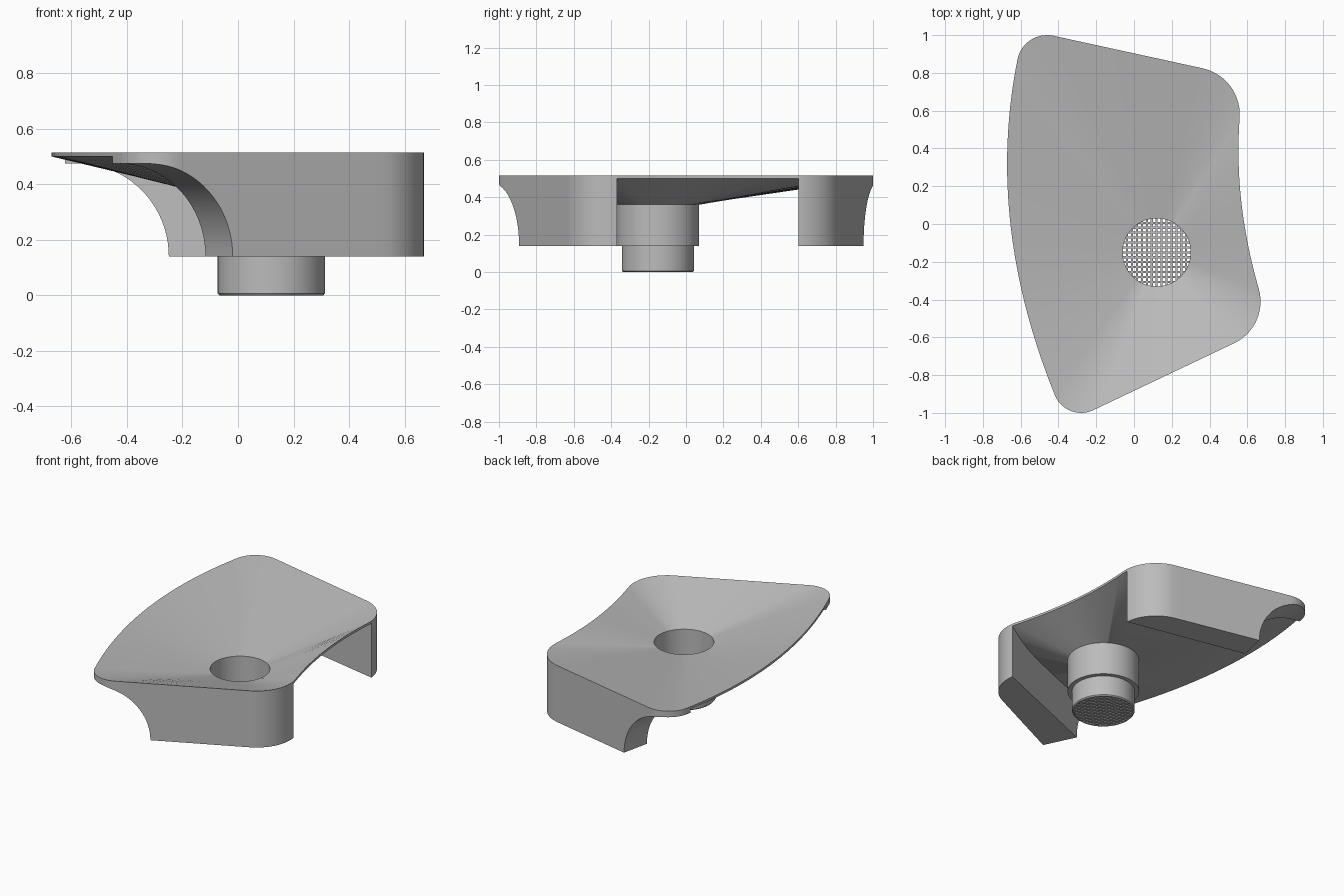
import bpy, bmesh
from math import sin, cos, pi, radians, atan2, sqrt
from mathutils import Vector

cube = bpy.data.objects.get("Cube")
if cube:
    bpy.data.objects.remove(cube, do_unlink=True)

grey = bpy.data.materials.new("plain grey")
grey.use_nodes = True
COLOUR = (0.5, 0.5, 0.5, 1)
grey.diffuse_color = COLOUR
grey.node_tree.nodes["Principled BSDF"].inputs["Base Color"].default_value = COLOUR

DRAIN = Vector((0.12, -0.15))
RIM, FOOT = 0.515, 0.14


def make(name, bm, smooth=True):
    bmesh.ops.recalc_face_normals(bm, faces=bm.faces)
    mesh = bpy.data.meshes.new(name)
    bm.to_mesh(mesh)
    bm.free()
    obj = bpy.data.objects.new(name, mesh)
    bpy.context.collection.objects.link(obj)
    mesh.materials.append(grey)
    if smooth:
        shade(obj)
    return obj


def shade(obj):
    bpy.ops.object.select_all(action='DESELECT')
    obj.select_set(True)
    bpy.context.view_layer.objects.active = obj
    bpy.ops.object.shade_smooth_by_angle(angle=radians(30))


def loft(rings, closed=False, caps=False):
    """Skin a list of equally long rings of 3D points."""
    bm = bmesh.new()
    loops = [[bm.verts.new(p) for p in ring] for ring in rings]
    pairs = list(zip(loops, loops[1:]))
    if closed:
        pairs.append((loops[-1], loops[0]))
    n = len(loops[0])
    for a, b in pairs:
        for i in range(n):
            j = (i + 1) % n
            bm.faces.new((a[i], a[j], b[j], b[i]))
    if caps:
        bm.faces.new(loops[0])
        bm.faces.new(loops[-1])
    return bm


def arc(x, y, r, start, end, n=14):
    angles = [radians(start + (end - start) * i / n) for i in range(n + 1)]
    return [Vector((x + r * cos(a), y + r * sin(a))) for a in angles]


def bridge(a, b, control=None, n=22):
    """Points between a and b, straight or bent towards a control point."""
    c = Vector(control) if control else (a + b) / 2
    steps = [i / n for i in range(1, n)]
    return [a * (1 - t) ** 2 + c * 2 * t * (1 - t) + b * t * t for t in steps]


# Basin outline: four rounded corners joined by two straight and two bowed sides
front_right = arc(0.425, -0.41, 0.245, -64.5, 16)
back_right = arc(0.31, 0.58, 0.25, -4.3, 78)
back_left = arc(-0.46, 0.84, 0.16, 78, 168.6)
front_left = arc(-0.28, -0.85, 0.15, 202, 295.5)
outline = (front_right + bridge(front_right[-1], back_right[0], (0.527, 0.12))
           + back_right + bridge(back_right[-1], back_left[0])
           + back_left + bridge(back_left[-1], front_left[0], (-0.79, 0.01))
           + front_left + bridge(front_left[-1], front_right[0]))
rays = [(p - DRAIN).normalized() for p in outline]


def edge(z, grow=0.0):
    return [(p + d * grow).to_3d() + Vector((0, 0, z)) for p, d in zip(outline, rays)]


def circle(r, z):
    return [(DRAIN + d * r).to_3d() + Vector((0, 0, z)) for d in rays]


# Basin: thin sloping shell from the rim down to the drain
make("basin", loft([edge(RIM), edge(0.5), circle(0.22, 0.36), circle(0.18, 0.368)], closed=True))

# Drain pipe: stepped tube
profile = [(0.18, 0.368), (0.18, 0), (0.187, 0), (0.193, 0.007),
           (0.193, FOOT), (0.22, FOOT), (0.22, 0.362)]
make("drain_pipe", loft([circle(r, z) for r, z in profile], closed=True))

# Strainer: crossed bars at the bottom of the pipe
bm = bmesh.new()
PITCH, BAR = 0.026, 0.011
for k in range(-6, 7):
    offset = k * PITCH
    length = 2 * sqrt(0.183 ** 2 - offset ** 2)
    for along_x in (True, False):
        shift = (0, offset) if along_x else (offset, 0)
        size = (length, BAR) if along_x else (BAR, length)
        bar = bmesh.ops.create_cube(bm, size=1)["verts"]
        bmesh.ops.scale(bm, vec=(*size, 0.012), verts=bar)
        bmesh.ops.translate(bm, vec=(DRAIN.x + shift[0], DRAIN.y + shift[1], 0.008), verts=bar)
make("strainer", bm, smooth=False)


def subtract(obj, cutter):
    mod = obj.modifiers.new("cut", 'BOOLEAN')
    mod.operation = 'DIFFERENCE'
    mod.solver = 'EXACT'
    mod.object = cutter
    bpy.context.view_layer.objects.active = obj
    bpy.ops.object.modifier_apply(modifier=mod.name)
    bpy.data.objects.remove(cutter, do_unlink=True)


def leg(name, inner_a, inner_b, arch_start, arch_dir):
    """End wall outside the line inner_a-inner_b, with an arch cut from its left end."""
    a, b = Vector(inner_a), Vector(inner_b)
    side = Vector((b.y - a.y, a.x - b.x))
    bm = loft([edge(FOOT), edge(0.55)], caps=True)
    bmesh.ops.bisect_plane(bm, geom=bm.verts[:] + bm.edges[:] + bm.faces[:], dist=1e-5,
                           plane_co=a.to_3d(), plane_no=side.to_3d(), clear_inner=True)
    bmesh.ops.holes_fill(bm, edges=[e for e in bm.edges if e.is_boundary])
    wall = make(name, bm, smooth=False)

    # Hollow above the wall, following the basin slope
    subtract(wall, make("basin_cutter", loft(
        [circle(0.2, 0.362), edge(0.508), edge(0.511, 0.02), edge(0.7, 0.02)],
        caps=True), smooth=False))

    # Quarter-round arch
    d = Vector(arch_dir).normalized()
    across = Vector((-d.y, d.x, 0)) * 0.6
    r = 0.335
    shape = [(r - r * cos(t), FOOT + r * sin(t)) for t in [i * pi / 40 for i in range(21)]]
    shape += [(1, FOOT + r), (1, 0.1), (0, 0.1)]
    points = [(Vector(arch_start) + d * s).to_3d() + Vector((0, 0, z)) for s, z in shape]
    subtract(wall, make("arch_cutter", loft(
        [[p - across for p in points], [p + across for p in points]], caps=True), smooth=False))
    shade(wall)


leg("front_leg", (-0.1, -0.68), (0.666, -0.37), (-0.02, -0.89), (-0.9, -0.43))
leg("back_leg", (0.56, 0.6), (-0.27, 0.77), (-0.21, 0.948), (-0.977, 0.21))
